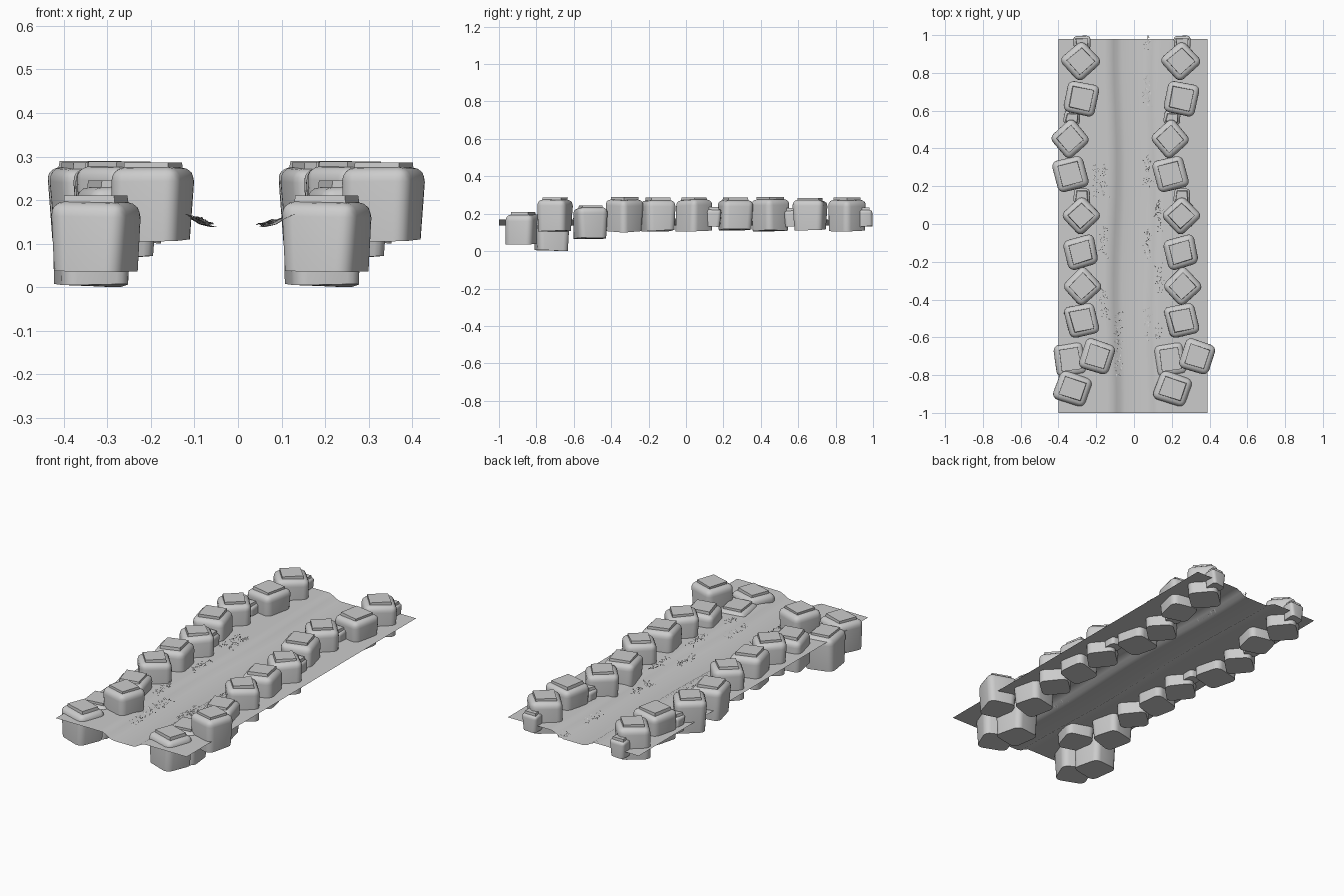
import bpy, bmesh, math, random
from mathutils import Vector, Matrix

if "Cube" in bpy.data.objects:
    bpy.data.objects.remove(bpy.data.objects["Cube"])

random.seed(4)


def finish(bm, name, angle=None):
    mesh = bpy.data.meshes.new(name)
    bm.to_mesh(mesh)
    bm.free()
    ob = bpy.data.objects.new(name, mesh)
    bpy.context.collection.objects.link(ob)
    if angle is not None:
        bpy.ops.object.select_all(action='DESELECT')
        ob.select_set(True)
        bpy.context.view_layer.objects.active = ob
        bpy.ops.object.shade_smooth_by_angle(angle=math.radians(angle))
    return ob


def ground_z(x):
    # flat shoulders with a shallow worn path between them
    t = min(max((abs(x) - 0.06) / 0.07, 0), 1)
    return 0.138 + 0.03 * t * t * (3 - 2 * t)


# Ground sheet: cross-section repeated along y with a wandering edge
xs = [-0.4, -0.25, -0.15, -0.125, -0.1, -0.08, -0.055, 0,
      0.055, 0.08, 0.1, 0.125, 0.15, 0.25, 0.39]
bm = bmesh.new()
rows = []
for j in range(25):
    y = -1 + 1.98 * j / 24
    row = []
    for x in xs:
        wob = 0.008 * math.sin(y * 5 + (1 if x > 0 else 0)) if abs(x) < 0.2 else 0
        row.append(bm.verts.new((x + wob, y, ground_z(x))))
    rows.append(row)
for a, b in zip(rows, rows[1:]):
    for i in range(len(xs) - 1):
        bm.faces.new((a[i], a[i + 1], b[i + 1], b[i]))
finish(bm, "ground", 40)


# Rounded border stone: uneven box with soft top and crisper base
def stone(name, x, y, rot, w, d, z0, z1, soft=0.036):
    bm = bmesh.new()
    bmesh.ops.create_cube(bm, size=1)
    h = z1 - z0
    for v in bm.verts:
        top = v.co.z > 0
        k = 1.0 if top else 0.94
        v.co.x = v.co.x * w * k + random.uniform(-.006, .006)
        v.co.y = v.co.y * d * k + random.uniform(-.006, .006)
        v.co.z = h if top else random.uniform(0, .012)
        if top:
            v.co.z -= random.uniform(0, .008)
    # crown in the middle of the top face
    top_face = max(bm.faces, key=lambda f: f.calc_center_median().z)
    bmesh.ops.inset_individual(bm, faces=[top_face], thickness=w * 0.26)
    for v in top_face.verts:
        v.co.z = h
    for v in bm.verts:
        if v not in top_face.verts[:] and v.co.z > h * 0.5:
            v.co.z -= 0.01
    edges = [e for e in bm.edges
             if max(v.co.z for v in e.verts) > h * 0.5
             and not any(v in top_face.verts[:] for v in e.verts)]
    bmesh.ops.bevel(bm, geom=edges, offset=soft, segments=4, profile=0.5,
                    affect='EDGES', clamp_overlap=True)
    low = min(v.co.z for v in bm.verts)
    for v in bm.verts:
        v.co.z -= low
    bm.transform(Matrix.Translation((x, y, z0)) @ Matrix.Rotation(math.radians(rot), 4, 'Z'))
    bmesh.ops.recalc_face_normals(bm, faces=bm.faces[:])
    return finish(bm, name, 50)


# Left border: x, y, turn, width, depth, bottom, top
layout = [
    (-.325, -.872, -20, .175, .160, .035, .213),
    (-.340, -.718, 8, .165, .175, .000, .195),
    (-.195, -.702, -18, .165, .170, .105, .290),
    (-.278, -.512, 14, .160, .168, .065, .245),
    (-.273, -.328, 42, .160, .155, .100, .290),
    (-.280, -.150, 14, .168, .165, .105, .287),
    (-.278, .040, 42, .162, .155, .105, .290),
    (-.335, .262, 14, .165, .170, .110, .287),
    (-.335, .450, 42, .162, .158, .105, .290),
    (-.280, .665, -12, .165, .170, .110, .287),
    (-.283, .860, 42, .165, .160, .105, .290),
]
# Small filler stones tucked behind the turned ones
fillers = [(-.275, .150, -5), (-.330, .565, -5), (-.277, .960, -2)]

left = [stone(f"border_stone_left_{i+1}", *s) for i, s in enumerate(layout)]
left += [stone(f"filler_stone_left_{i+1}", x, y, r, .085, .074, .13, .238, .018)
         for i, (x, y, r) in enumerate(fillers)]

# Right border repeats the left one, shifted across the path
for ob in left:
    twin = ob.copy()
    twin.name = ob.name.replace("left", "right")
    twin.location.x += 0.53
    bpy.context.collection.objects.link(twin)


# Grass patches: centre x, y start, y end
patches = [
    (-.205, .14, .32), (-.155, .13, .32), (-.160, -.20, .00),
    (-.160, -.52, -.33), (-.080, -.82, -.43), (.070, .91, 1.0),
    (.070, .60, .79), (.070, .18, .37), (.130, -.07, .13),
    (.070, -.20, -.02), (.135, -.38, -.19), (.070, -.62, -.42),
    (.130, -.62, -.52),
]
bm = bmesh.new()
for cx, y0, y1 in patches:
    for _ in range(int((y1 - y0) * 170)):
        x = cx + random.uniform(-.016, .016)
        y = random.uniform(y0 + .01, y1 - .01)
        a = random.uniform(0, 2 * math.pi)
        n = random.uniform(.014, .024)
        d = Vector((math.cos(a), math.sin(a), 0))
        s = Vector((-d.y, d.x, 0)) * 0.0028
        p = Vector((x, y, ground_z(x) + .001))
        m = p + d * n * .5 + Vector((0, 0, .008))
        t = p + d * n
        t.y = min(t.y, .995)
        t.z = ground_z(t.x) + .005
        pts = [bm.verts.new(q) for q in (p, m + s, t, m - s)]
        bm.faces.new((pts[0], pts[3], pts[2], pts[1]))
finish(bm, "grass")
